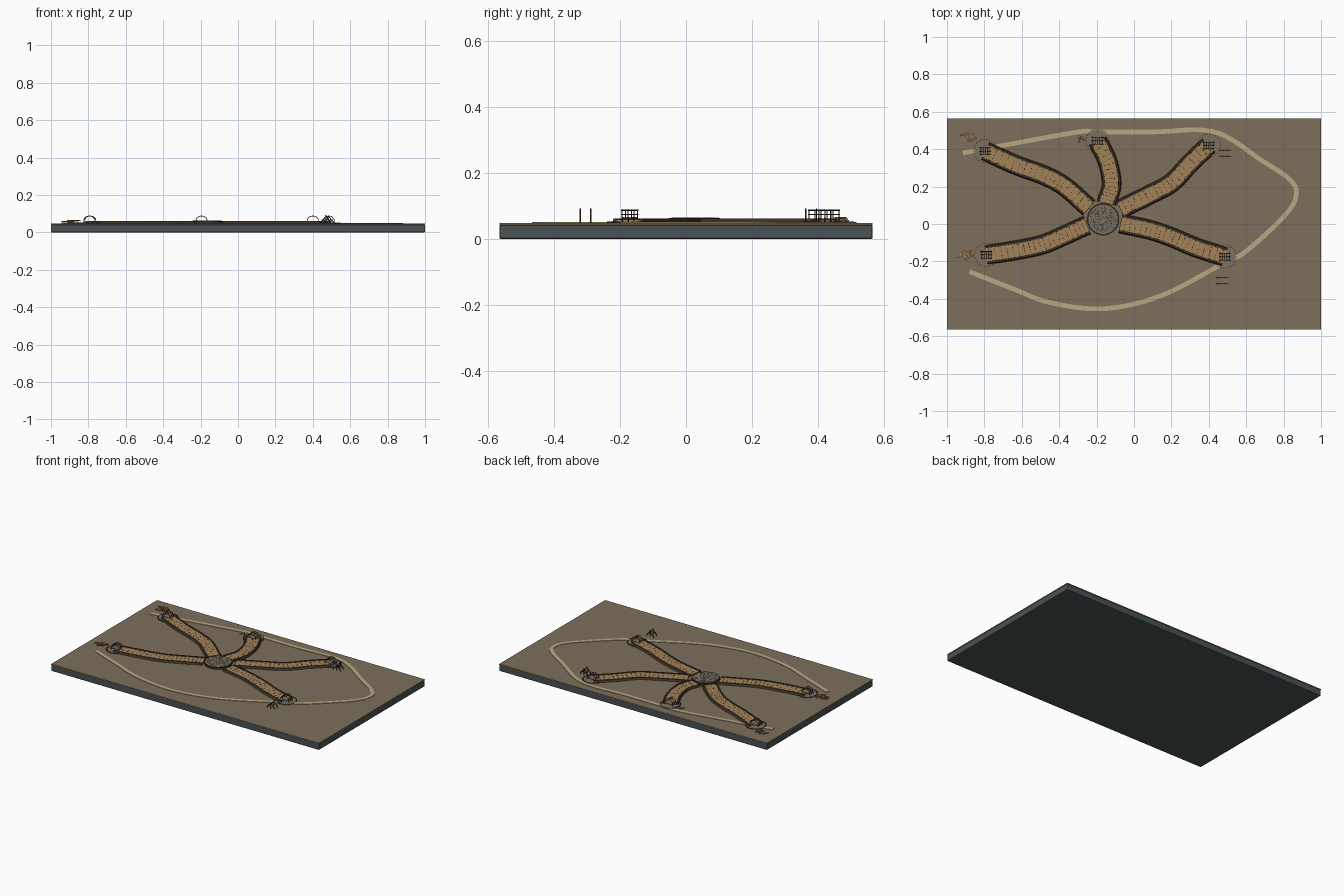
import bpy, bmesh, math, random
from mathutils import Vector, Matrix

if "Cube" in bpy.data.objects:
    bpy.data.objects.remove(bpy.data.objects["Cube"])

random.seed(4)


def mat(name, rgb):
    m = bpy.data.materials.new(name)
    m.diffuse_color = (*rgb, 1)
    m.use_nodes = True
    m.node_tree.nodes["Principled BSDF"].inputs["Base Color"].default_value = m.diffuse_color
    return m


SLATE = mat("slate", (0.065, 0.084, 0.09))
EARTH = mat("earth", (0.205, 0.16, 0.107))
SAND = mat("sand", (0.485, 0.39, 0.225))
CLAY = mat("clay", (0.36, 0.225, 0.10))
DARK = mat("dark_timber", (0.05, 0.032, 0.018))
STONE = mat("stone", (0.2, 0.165, 0.125))
WOOD = mat("wood", (0.30, 0.18, 0.08))


def finish(name, bm, m, smooth=False):
    bmesh.ops.recalc_face_normals(bm, faces=bm.faces)
    me = bpy.data.meshes.new(name)
    bm.to_mesh(me)
    bm.free()
    me.materials.append(m)
    o = bpy.data.objects.new(name, me)
    bpy.context.collection.objects.link(o)
    if smooth:
        for p in me.polygons:
            p.use_smooth = abs(p.normal.z) < 0.9
    return o


def box(bm, c, size, rot=0):
    M = Matrix.Translation(c) @ Matrix.Rotation(rot, 4, 'Z') @ Matrix.Diagonal((*size, 1))
    bmesh.ops.create_cube(bm, size=1, matrix=M)


def cyl(bm, c, r, h, n=40):
    bmesh.ops.create_cone(bm, cap_ends=True, segments=n, radius1=r, radius2=r, depth=h,
                          matrix=Matrix.Translation(c))


def rod(bm, a, b, r):
    a, b = Vector(a), Vector(b)
    d = b - a
    M = Matrix.Translation((a + b) / 2) @ d.to_track_quat('Z', 'Y').to_matrix().to_4x4()
    bmesh.ops.create_cone(bm, cap_ends=True, segments=6, radius1=r, radius2=r, depth=d.length, matrix=M)


def pebble(bm, c, r):
    M = Matrix.Translation(c) @ Matrix.Rotation(random.random() * 6, 4, 'Z') @ Matrix.Diagonal((1, 1, .6, 1))
    bmesh.ops.create_icosphere(bm, subdivisions=1, radius=r, matrix=M)


def spline(pts, n=10):
    # Catmull-Rom samples through the points
    p = [Vector(q) for q in pts]
    p = [2 * p[0] - p[1]] + p + [2 * p[-1] - p[-2]]
    out = []
    for i in range(1, len(p) - 2):
        a, b, c, d = p[i - 1:i + 3]
        for k in range(n):
            t = k / n
            out.append(0.5 * (2 * b + (c - a) * t + (2 * a - 5 * b + 4 * c - d) * t * t
                              + (3 * b - a - 3 * c + d) * t ** 3))
    return out + [p[-2]]


def frames(path):
    for i, q in enumerate(path):
        t = (path[min(i + 1, len(path) - 1)] - path[max(i - 1, 0)]).normalized()
        yield q, Vector((-t.y, t.x))


def sweep(bm, path, profile):
    # closed (offset, z) profile swept along a flat path
    rings = [[bm.verts.new((*(q + s * o), z)) for o, z in profile] for q, s in frames(path)]
    k = len(profile)
    for a, b in zip(rings, rings[1:]):
        for j in range(k):
            bm.faces.new((a[j], a[(j + 1) % k], b[(j + 1) % k], b[j]))
    bm.faces.new(rings[0])
    bm.faces.new(rings[-1][::-1])


# base slab and ground layer
for name, z0, z1, m in (("base_slab", 0, .042, SLATE), ("ground", .041, .048, EARTH)):
    bm = bmesh.new()
    box(bm, (0, 0, (z0 + z1) / 2), (2, 1.13, z1 - z0))
    o = finish(name, bm, m)
    b = o.modifiers.new("bevel", 'BEVEL')
    b.width = .005 if z0 == 0 else .002
    b.segments = 2

# winding footpath
bm = bmesh.new()
for pts in ([(-.915, .38), (-.78, .405), (-.31, .49), (-.19, .492), (.10, .492), (.43, .492), (.69, .335), (.83, .24),
             (.868, .16), (.81, .05), (.60, -.145), (.47, -.215), (.14, -.385), (-.165, -.453),
             (-.45, -.42), (-.65, -.345), (-.88, -.255)],):
    sweep(bm, spline(pts), [(-.0125, .046), (.0125, .046), (.0125, .051), (-.0125, .051)])
finish("footpath", bm, SAND)

# central round plaza
HUB = (-.165, .025)
bm = bmesh.new()
cyl(bm, (*HUB, .054), .086, .014)
finish("hub_rim", bm, DARK, True)
bm = bmesh.new()
cyl(bm, (*HUB, .055), .078, .015)
finish("hub_floor", bm, STONE, True)
bm = bmesh.new()
for i in range(190):
    r, a = .074 * math.sqrt((i + .5) / 190), i * 2.39996
    pebble(bm, (HUB[0] + r * math.cos(a), HUB[1] + r * math.sin(a), .0625), random.uniform(.002, .004))
finish("hub_cobbles", bm, STONE)

# five curved trenches, from hub to outer end
ARMS = [
    [HUB, (-.25, .095), (-.37, .20), (-.48, .26), (-.63, .315), (-.795, .39)],
    [HUB, (-.145, .12), (-.12, .21), (-.14, .33), (-.195, .445)],
    [HUB, (-.06, .085), (.08, .155), (.20, .22), (.30, .325), (.40, .42)],
    [HUB, (-.06, 0), (.08, -.03), (.20, -.07), (.33, -.125), (.485, -.175)],
    [HUB, (-.26, -.01), (-.37, -.06), (-.49, -.11), (-.63, -.14), (-.79, -.165)],
]
floor_bm, wall_bm, dot_bm = bmesh.new(), bmesh.new(), bmesh.new()
for arm in ARMS:
    path = spline(arm)[9:]
    sweep(floor_bm, path, [(-.036, .046), (.036, .046), (.036, .058), (-.036, .058)])
    for s in (-1, 1):
        sweep(wall_bm, path, [(s * .034, .046), (s * .053, .046), (s * .046, .061), (s * .036, .061)])
    # rows of small studs on the floor
    for i, (q, side) in enumerate(frames(path)):
        if i % 2 == 0:
            for k in range(-3, 4):
                p = q + side * (k * .0095 + random.uniform(-.002, .002))
                pebble(dot_bm, (p.x, p.y, .0585), random.uniform(.0014, .0026))
finish("trench_floors", floor_bm, CLAY)
finish("trench_walls", wall_bm, DARK)
finish("floor_studs", dot_bm, DARK)

# end clearings with stone rings and hooped shelters
disc_bm, ring_bm, hoop_bm, deck_bm = (bmesh.new() for _ in range(4))
for arm in ARMS:
    x, y = arm[-1]
    cyl(disc_bm, (x, y, .049), .058, .005, 32)
    for i in range(26):
        a = i * math.tau / 26
        box(ring_bm, (x + .062 * math.cos(a), y + .062 * math.sin(a), .0495), (.004, .008, .006), a)
    box(deck_bm, (x, y, .059), (.056, .036, .003))
    arc = [(.03 * math.cos(k * math.pi / 8), .064 + .024 * math.sin(k * math.pi / 8)) for k in range(9)]
    arc = [(.03, .05)] + arc + [(-.03, .05)]
    for dy in (-.018, 0, .018):
        for a, b in zip(arc, arc[1:]):
            rod(hoop_bm, (x + a[0], y + dy, a[1]), (x + b[0], y + dy, b[1]), .0018)
    for k in (2, 4, 5, 6, 8):
        rod(hoop_bm, (x + arc[k][0], y - .021, arc[k][1]), (x + arc[k][0], y + .021, arc[k][1]), .0014)
finish("end_clearings", disc_bm, STONE)
finish("stone_rings", ring_bm, DARK)
finish("shelter_decks", deck_bm, STONE)
finish("shelter_hoops", hoop_bm, DARK)

# trestle A-frames
bm = bmesh.new()
for x, ys in ((.485, (.395, .362)), (.47, (-.288, -.32))):
    for y in ys:
        for s in (-1, 1):
            rod(bm, (x + s * .03, y, .047), (x - s * .003, y, .091), .0022)
        rod(bm, (x - .024, y, .066), (x + .024, y, .066), .0018)
        rod(bm, (x, y, .047), (x, y, .09), .0018)
finish("trestles", bm, DARK)

# loose plank stacks
bm = bmesh.new()
for x, y in ((-.885, .468), (-.90, -.162)):
    for i, a in enumerate((.5, 1.0, -.9, 1.3, .25, -1.1, .7, -.4)):
        box(bm, (x + (i % 4 - 1.5) * .014, y + random.uniform(-.012, .012), .051 + .004 * (i // 2)),
            (.046, .010, .005), a)
finish("plank_stacks", bm, WOOD)

# rubble heap beside the north clearing
bm = bmesh.new()
for i in range(22):
    a, r = random.random() * math.tau, random.random() * .02
    pebble(bm, (-.285 + r * math.cos(a), .455 + r * math.sin(a), .050 + .2 * (.02 - r)), random.uniform(.003, .005))
finish("rubble_heap", bm, STONE)
